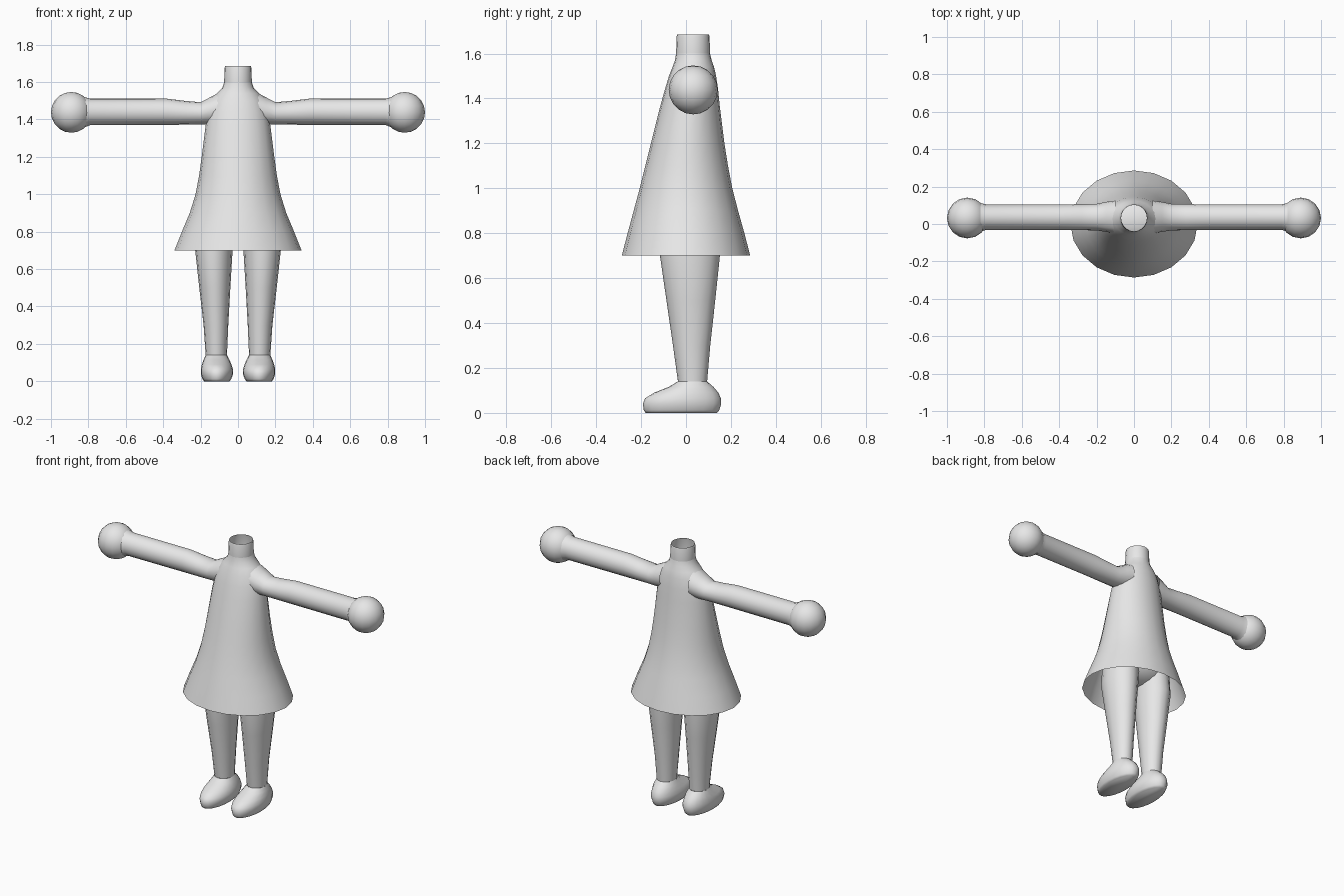
import bpy
import bmesh
import math
from mathutils import Matrix

grey = bpy.data.materials.new("light_grey")
grey.diffuse_color = (0.8, 0.8, 0.8, 1)


def finish(name, bm, angle=50, mirror=False):
    mesh = bpy.data.meshes.new(name)
    bm.to_mesh(mesh)
    bm.free()
    mesh.materials.append(grey)
    obj = bpy.data.objects.new(name, mesh)
    bpy.context.collection.objects.link(obj)
    bpy.ops.object.select_all(action='DESELECT')
    obj.select_set(True)
    bpy.context.view_layer.objects.active = obj
    bpy.ops.object.shade_smooth_by_angle(angle=math.radians(angle))
    if mirror:
        obj.modifiers.new("mirror", 'MIRROR').use_mirror_merge = False
    return obj


def loft(name, rings, axis='Z', sides=20, cap_start=False, mirror=False, angle=50):
    """Each ring: position on axis, then min/max of the two other directions."""
    bm = bmesh.new()
    loops = []
    for t, a0, a1, b0, b1 in rings:
        loop = []
        for i in range(sides):
            w = 2 * math.pi * i / sides
            a = (a0 + a1) / 2 + (a1 - a0) / 2 * math.cos(w)
            b = (b0 + b1) / 2 + (b1 - b0) / 2 * math.sin(w)
            loop.append(bm.verts.new((a, b, t) if axis == 'Z' else (t, a, b)))
        loops.append(loop)
    for lo, hi in zip(loops, loops[1:]):
        for i in range(sides):
            j = (i + 1) % sides
            bm.faces.new((lo[i], lo[j], hi[j], hi[i]))
    if cap_start:
        bm.faces.new(loops[0][::-1])
    return finish(name, bm, angle, mirror)


def ball(name, center, size, mirror=False):
    bm = bmesh.new()
    bmesh.ops.create_uvsphere(bm, u_segments=16, v_segments=10, radius=1,
                              matrix=Matrix.LocRotScale(center, None, size))
    return finish(name, bm, 60, mirror)


# Flared dress, open at the hem, running up into an open neck
dress = [(z, -w, w, front, back) for z, w, front, back in [
    (0.70, 0.340, -0.286, 0.286), (0.80, 0.300, -0.260, 0.260),
    (0.90, 0.258, -0.233, 0.232), (1.00, 0.227, -0.206, 0.206),
    (1.10, 0.208, -0.181, 0.187), (1.20, 0.194, -0.156, 0.171),
    (1.36, 0.174, -0.116, 0.151), (1.44, 0.160, -0.094, 0.143),
    (1.50, 0.140, -0.076, 0.134), (1.54, 0.112, -0.060, 0.125),
    (1.57, 0.083, -0.049, 0.114), (1.60, 0.074, -0.044, 0.107)]]
loft("dress", dress)
loft("neck", [(1.60, -0.074, 0.074, -0.044, 0.107),
              (1.675, -0.072, 0.072, -0.042, 0.105),
              (1.685, -0.069, 0.069, -0.039, 0.102)])

# Straight arms with a slight dip beyond the shoulder
loft("arms", [(0.10, -0.05, 0.125, 1.375, 1.545),
              (0.15, -0.042, 0.118, 1.372, 1.518),
              (0.20, -0.034, 0.108, 1.373, 1.492),
              (0.28, -0.033, 0.106, 1.372, 1.499),
              (0.38, -0.032, 0.105, 1.371, 1.511),
              (0.79, -0.032, 0.105, 1.370, 1.511),
              (0.82, -0.040, 0.112, 1.358, 1.520)], 'X', 16, mirror=True)
ball("hands", (0.891, 0.032, 1.438), (0.109, 0.109, 0.109), True)

# Tapered legs, joined by the hips under the dress
loft("legs", [(0.14, 0.059, 0.173, -0.036, 0.094),
              (0.30, 0.052, 0.184, -0.058, 0.108),
              (0.50, 0.041, 0.207, -0.087, 0.130),
              (0.70, 0.029, 0.229, -0.116, 0.151),
              (0.85, 0.020, 0.222, -0.110, 0.145)], sides=16, mirror=True)
ball("hips", (0, 0.017, 0.85), (0.22, 0.135, 0.11))

# Rounded shoes pointing forward
loft("shoes", [(0.0, 0.045, 0.182, -0.180, 0.138),
               (0.012, 0.036, 0.190, -0.188, 0.148),
               (0.04, 0.026, 0.199, -0.192, 0.157),
               (0.065, 0.027, 0.199, -0.182, 0.155),
               (0.09, 0.035, 0.193, -0.142, 0.144),
               (0.115, 0.046, 0.184, -0.078, 0.123),
               (0.14, 0.059, 0.173, -0.036, 0.094)],
     sides=20, cap_start=True, mirror=True, angle=70)
